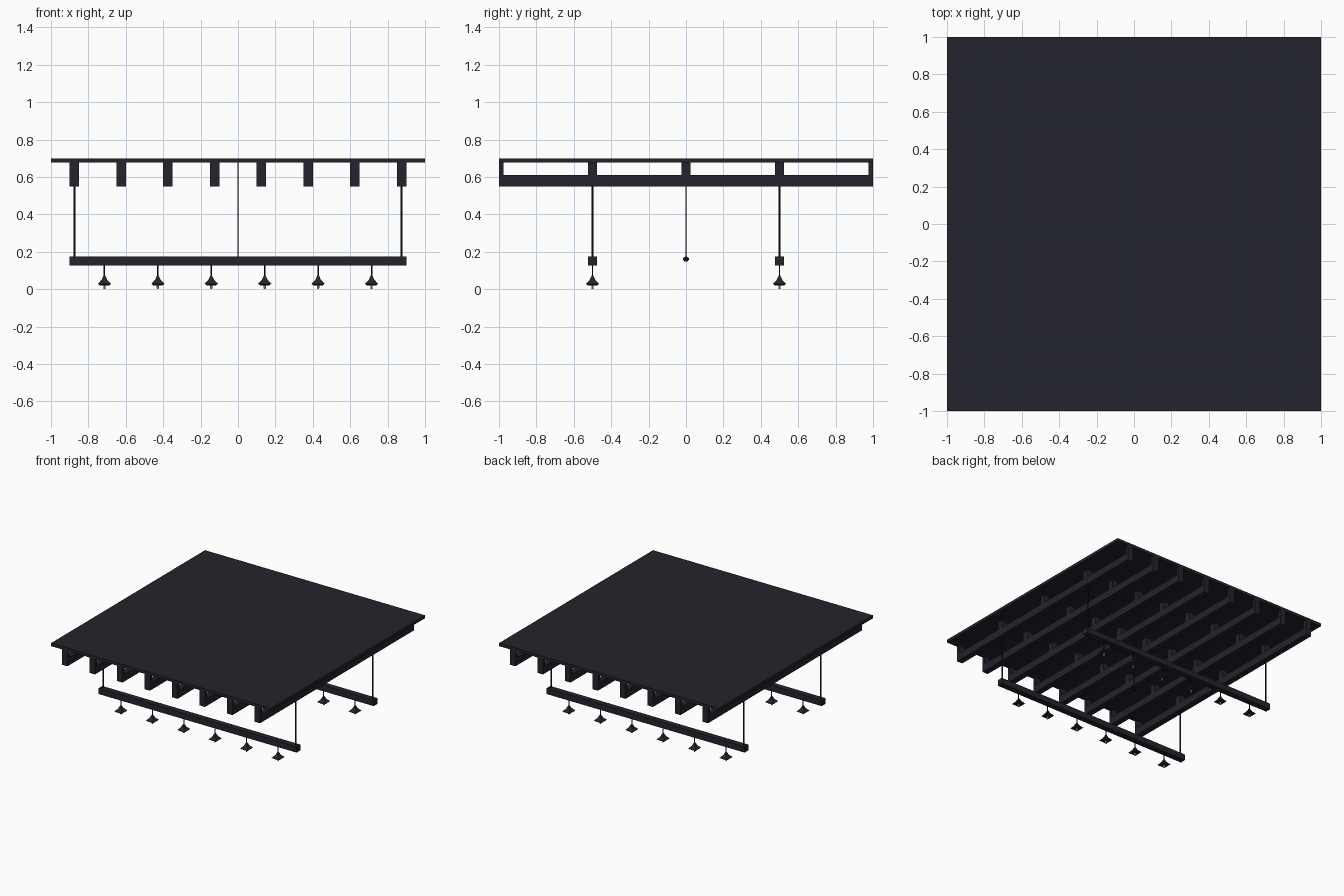
import bpy, bmesh, math

if "Cube" in bpy.data.objects:
    bpy.data.objects.remove(bpy.data.objects["Cube"])


def material(name, rgb):
    m = bpy.data.materials.new(name)
    m.diffuse_color = (*rgb, 1)
    m.use_nodes = True
    m.node_tree.nodes["Principled BSDF"].inputs["Base Color"].default_value = m.diffuse_color
    return m


DARK = material("dark slate", (0.017, 0.017, 0.026))
BLACK = material("black cable", (0.010, 0.010, 0.014))
BULB = material("pale bulb", (0.6, 0.58, 0.52))


def finish(name, bm, mat):
    bmesh.ops.recalc_face_normals(bm, faces=bm.faces)
    me = bpy.data.meshes.new(name)
    bm.to_mesh(me)
    bm.free()
    me.materials.append(mat)
    ob = bpy.data.objects.new(name, me)
    bpy.context.collection.objects.link(ob)
    return ob


def box(name, x0, x1, y0, y1, z0, z1, mat=DARK):
    bm = bmesh.new()
    bmesh.ops.create_cube(bm, size=1)
    for v in bm.verts:
        v.co = ((x0 + x1) / 2 + v.co.x * (x1 - x0),
                (y0 + y1) / 2 + v.co.y * (y1 - y0),
                (z0 + z1) / 2 + v.co.z * (z1 - z0))
    return finish(name, bm, mat)


def lathe(name, x, y, profile, sides, mat, turn=0.0):
    """Stack of rings from (radius, z) pairs, capped at both ends."""
    bm = bmesh.new()
    rings = []
    for r, z in profile:
        rings.append([bm.verts.new((x + r * math.cos(turn + 2 * math.pi * i / sides),
                                    y + r * math.sin(turn + 2 * math.pi * i / sides), z))
                      for i in range(sides)])
    for a, b in zip(rings, rings[1:]):
        for i in range(sides):
            j = (i + 1) % sides
            bm.faces.new((a[i], a[j], b[j], b[i]))
    bm.faces.new(rings[0])
    bm.faces.new(rings[-1])
    return finish(name, bm, mat)


# Ceiling panel
box("ceiling_panel", -1, 1, -1, 1, 0.676, 0.70)

# Joists with short posts up to the panel
for i in range(8):
    x = -0.875 + 0.25 * i
    box("joist", x - 0.025, x + 0.025, -1, 1, 0.55, 0.611)
    for y0, y1 in ((-1, -0.976), (-0.524, -0.476), (-0.024, 0.024),
                   (0.476, 0.524), (0.976, 1)):
        box("joist_post", x - 0.025, x + 0.025, y0, y1, 0.611, 0.676)

# Hanging beams with suspension rods and pendant lamps
Q = math.sqrt(2)
for y in (-0.5, 0.5):
    box("hanging_beam", -0.9, 0.9, y - 0.024, y + 0.024, 0.127, 0.175)
    for x in (-0.875, 0.875):
        lathe("suspension_rod", x, y, [(0.005, 0.175), (0.005, 0.55)], 8, BLACK)
    for i in range(6):
        x = (i - 2.5) * 2 / 7
        lathe("pendant_cord", x, y, [(0.004, 0.07), (0.004, 0.127)], 6, BLACK)
        # Square flared shade
        lathe("lamp_shade", x, y,
              [(0.026 * Q, 0.021), (0.035 * Q, 0.029), (0.015 * Q, 0.05), (0.004 * Q, 0.074)],
              4, DARK, math.pi / 4)
        lathe("lamp_bulb", x, y, [(0.004, 0), (0.006, 0.006), (0.006, 0.021)], 8, BULB)

# Central pull cord with knob
lathe("centre_cord", 0, 0, [(0.003, 0.165), (0.003, 0.676)], 6, BLACK)
lathe("centre_knob", 0, 0,
      [(0.006, 0.147), (0.017, 0.157), (0.017, 0.164), (0.006, 0.174)], 8, DARK)
